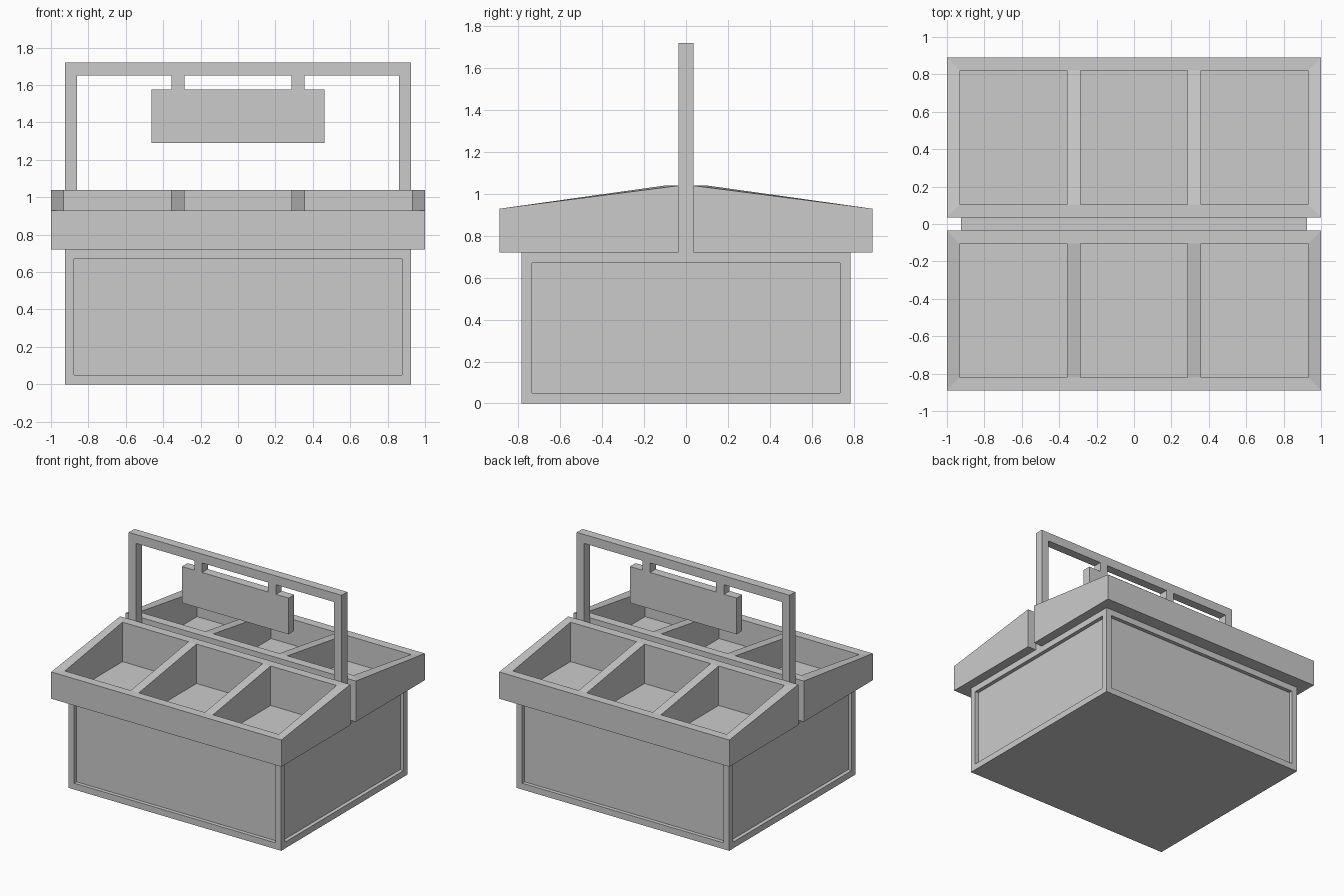
import bpy, bmesh
from mathutils import Vector

if "Cube" in bpy.data.objects:
    bpy.data.objects.remove(bpy.data.objects["Cube"])


def finish(bm, name):
    bmesh.ops.recalc_face_normals(bm, faces=bm.faces)
    mesh = bpy.data.meshes.new(name)
    bm.to_mesh(mesh)
    bm.free()
    ob = bpy.data.objects.new(name, mesh)
    bpy.context.collection.objects.link(ob)
    return ob


def box_bm(lo, hi):
    bm = bmesh.new()
    bmesh.ops.create_cube(bm, size=1)
    lo, hi = Vector(lo), Vector(hi)
    for v in bm.verts:
        v.co = Vector([(lo[i] + hi[i]) / 2 + v.co[i] * (hi[i] - lo[i]) for i in range(3)])
    return bm


# Base cabinet with a recessed panel on each side
bm = box_bm((-0.925, -0.785, 0), (0.925, 0.785, 0.72))
bm.normal_update()
sides = [f for f in bm.faces if abs(f.normal.z) < 0.5]
bmesh.ops.inset_individual(bm, faces=sides, thickness=0.07, depth=0)
bm.normal_update()
normals = [f.normal.copy() for f in sides]
for f, n in zip(bmesh.ops.extrude_discrete_faces(bm, faces=sides)["faces"], normals):
    bmesh.ops.translate(bm, verts=f.verts, vec=n * -0.03)
finish(bm, "base_cabinet")

# Sloped tray: outer shell, mitred rim, dividers and three bins
Y_OUT, Y_IN, RIM = -0.89, -0.035, 0.07
Z_BOT, Z_LOW, Z_HIGH, Z_FLOOR = 0.72, 0.93, 1.04, 0.73
bm = bmesh.new()
V, F = bm.verts.new, bm.faces.new
corners = [(-1, Y_OUT, Z_LOW), (1, Y_OUT, Z_LOW), (1, Y_IN, Z_HIGH), (-1, Y_IN, Z_HIGH)]
top = [V(c) for c in corners]
bot = [V((x, y, Z_BOT)) for x, y, z in corners]
F(bot)
for i in range(4):
    j = (i + 1) % 4
    F((bot[i], bot[j], top[j], top[i]))
xs = [-0.93, -0.357, -0.287, 0.287, 0.357, 0.93]
low = [V((x, Y_OUT + RIM, Z_LOW)) for x in xs]
high = [V((x, Y_IN - RIM, Z_HIGH)) for x in xs]
F([top[0], top[1]] + low[::-1])
F([top[2], top[3]] + high)
F((top[0], low[0], high[0], top[3]))
F((top[1], top[2], high[-1], low[-1]))
for i in range(5):
    ring = [low[i], low[i + 1], high[i + 1], high[i]]
    if i % 2:
        F(ring)                                   # divider top
    else:
        floor = [V((v.co.x, v.co.y, Z_FLOOR)) for v in ring]
        F(floor)
        for a in range(4):
            b = (a + 1) % 4
            F((ring[a], ring[b], floor[b], floor[a]))
tray = finish(bm, "display_trays")
mirror = tray.modifiers.new("Mirror", 'MIRROR')
mirror.use_axis = (False, True, False)

# Handle frame: one profile extruded through its thickness
T = 0.035
bm = bmesh.new()
half = [(0.925, 0.72), (0.86, 0.72), (0.86, 1.65), (0.355, 1.65), (0.355, 1.575),
        (0.463, 1.575), (0.463, 1.29)]
inner_hole = [(-0.287, 1.575), (0.287, 1.575), (0.287, 1.65), (-0.287, 1.65)]
bm.free()
finish(box_bm((-0.925, -T, 1.65), (0.925, T, 1.72)), "handle_bar")
for s, side in ((-1, "left"), (1, "right")):
    x0, x1 = sorted((s * 0.86, s * 0.925))
    finish(box_bm((x0, -T, 0.72), (x1, T, 1.65)), side + "_post")
    x0, x1 = sorted((s * 0.287, s * 0.355))
    finish(box_bm((x0, -T, 1.575), (x1, T, 1.65)), side + "_sign_hanger")

# Hanging sign board
finish(box_bm((-0.463, -T, 1.29), (0.463, T, 1.575)), "sign_board")
